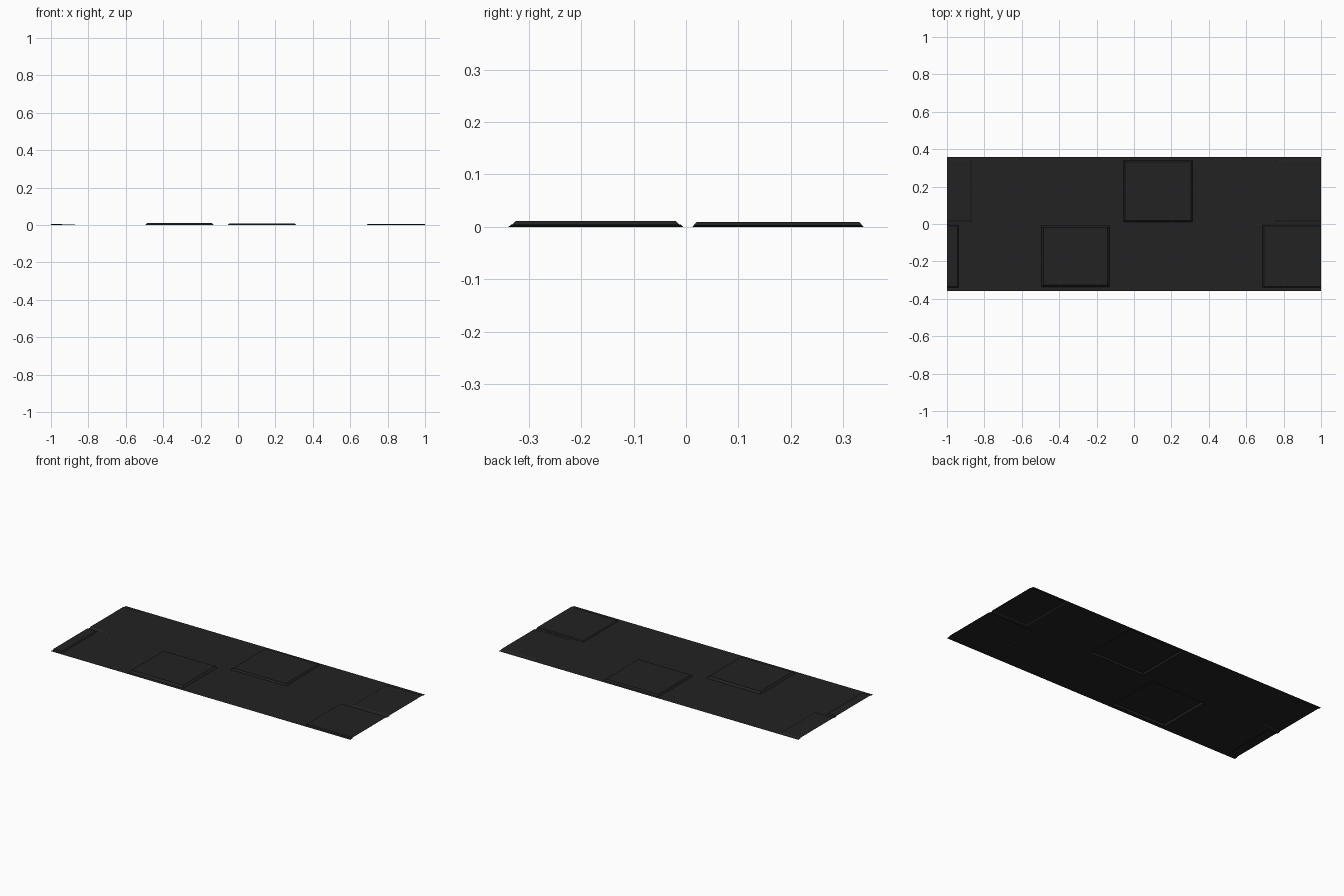
import bpy

if "Cube" in bpy.data.objects:
    bpy.data.objects.remove(bpy.data.objects["Cube"])

HX, HY = 1.0, 0.357

mat = bpy.data.materials.new("charcoal")
mat.diffuse_color = (0.0165, 0.0165, 0.0165, 1)
mat.use_nodes = True
mat.node_tree.nodes["Principled BSDF"].inputs["Base Color"].default_value = mat.diffuse_color

# raised plates: name, x0, x1, y0, y1, height, bevel width
plates = [
    ("back_left_plate", -HX, -0.87, 0.013, 0.339, 0.004, 0.006),
    ("back_middle_plate", -0.055, 0.312, 0.012, 0.339, 0.009, 0.008),
    ("back_right_plate", 0.755, HX, 0.013, 0.339, 0.004, 0.006),
    ("front_left_plate", -HX, -0.937, -0.339, -0.005, 0.005, 0.006),
    ("front_middle_plate", -0.495, -0.13, -0.336, -0.008, 0.011, 0.011),
    ("front_right_plate", 0.688, HX, -0.339, -0.005, 0.005, 0.006),
]


def make(name, verts, faces):
    me = bpy.data.meshes.new(name)
    me.from_pydata(verts, [], faces)
    me.materials.append(mat)
    ob = bpy.data.objects.new(name, me)
    bpy.context.collection.objects.link(ob)


# base sheet: grid of cells, left open under each plate
xs = sorted({-HX, HX} | {v for p in plates for v in p[1:3]})
ys = sorted({-HY, HY} | {v for p in plates for v in p[3:5]})
nx = len(xs)
verts = [(x, y, 0) for y in ys for x in xs]
faces = []
for j in range(len(ys) - 1):
    for i in range(nx - 1):
        cx, cy = (xs[i] + xs[i + 1]) / 2, (ys[j] + ys[j + 1]) / 2
        if any(p[1] < cx < p[2] and p[3] < cy < p[4] for p in plates):
            continue
        a = j * nx + i
        faces.append((a, a + 1, a + nx + 1, a + nx))
make("base_sheet", verts, faces)

# plates: sloped rim and flat top, cut off open at the sheet ends
for name, x0, x1, y0, y1, h, b in plates:
    cut_l, cut_r = x0 == -HX, x1 == HX
    a0 = x0 if cut_l else x0 + b
    a1 = x1 if cut_r else x1 - b
    v = [(x0, y0, 0), (x1, y0, 0), (x1, y1, 0), (x0, y1, 0),
         (a0, y0 + b, h), (a1, y0 + b, h), (a1, y1 - b, h), (a0, y1 - b, h)]
    f = [(4, 5, 6, 7), (0, 1, 5, 4), (2, 3, 7, 6)]
    if not cut_r:
        f.append((1, 2, 6, 5))
    if not cut_l:
        f.append((3, 0, 4, 7))
    make(name, v, f)
